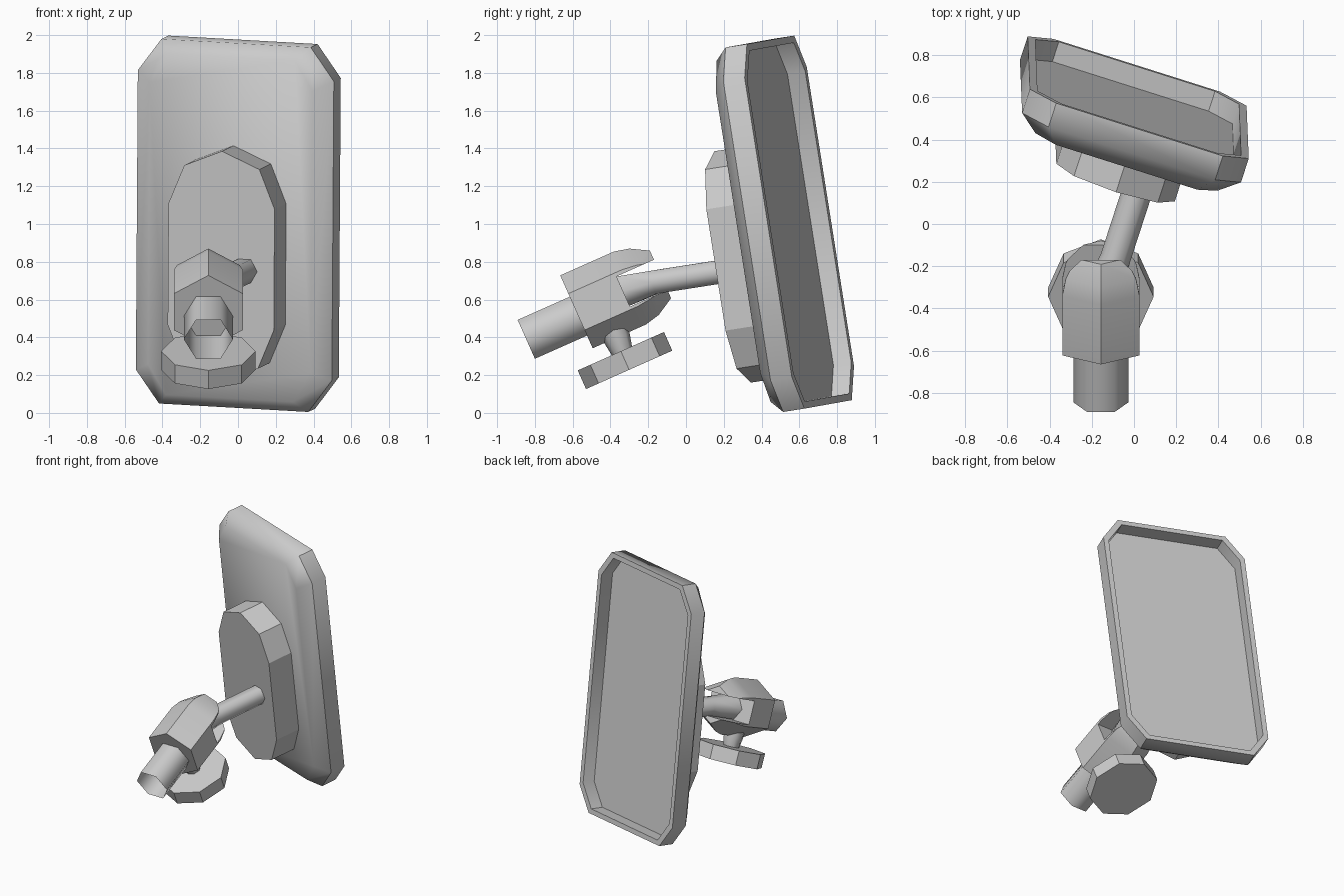
import bpy, bmesh, math
from mathutils import Vector, Matrix

if "Cube" in bpy.data.objects:
    bpy.data.objects.remove(bpy.data.objects["Cube"])


def frame(x, y, z, origin):
    m = Matrix((x, y, z)).transposed().to_4x4()
    m.translation = origin
    return m


# Tilted frame of the mirror head: x = across, y = out of the glass, z = up
v = Vector((0.0065, -0.156, 0.988)).normalized()
u = Vector((0.95, -0.30, -0.06))
u = (u - u.dot(v) * v).normalized()
n = v.cross(u)
HEAD = frame(u, n, v, Vector((0.02, 0.60, 1.01)))

# Frame of the clamp: x = across, y = along the clamp, z = up from the knob
a = Vector((0, 0.914, 0.407)).normalized()
CLAMP = frame(Vector((1, 0, 0)), a, Vector((0, -a.z, a.y)), Vector((-0.157, -0.58, 0.535)))


def loft(name, rings, cap_start=True, cap_end=True, smooth=None):
    bm = bmesh.new()
    loops = [[bm.verts.new(p) for p in ring] for ring in rings]
    for r0, r1 in zip(loops, loops[1:]):
        for i in range(len(r0)):
            j = (i + 1) % len(r0)
            bm.faces.new((r0[i], r0[j], r1[j], r1[i]))
    if cap_start:
        bm.faces.new(loops[0])
    if cap_end:
        bm.faces.new(loops[-1])
    bmesh.ops.recalc_face_normals(bm, faces=bm.faces)
    mesh = bpy.data.meshes.new(name)
    bm.to_mesh(mesh)
    bm.free()
    obj = bpy.data.objects.new(name, mesh)
    bpy.context.collection.objects.link(obj)
    bpy.ops.object.select_all(action='DESELECT')
    obj.select_set(True)
    bpy.context.view_layer.objects.active = obj
    if smooth:
        bpy.ops.object.shade_smooth_by_angle(angle=math.radians(smooth))
    return obj


def chamfered(y, w, h, cw, ch):
    # rectangle with cut corners, half sizes w, h
    q = [(w, h - ch), (w - cw, h)]
    pts = q + [(-x, z) for x, z in reversed(q)]
    pts += [(-x, -z) for x, z in pts]
    return [HEAD @ Vector((x, y, z)) for x, z in pts]


def polygon(m, y, r, sides=6, phase=0.0, z=0.0):
    # ring around the frame's y axis
    t = [math.radians(phase) + math.tau * i / sides for i in range(sides)]
    return [m @ Vector((r * math.cos(k), y, z + r * math.sin(k))) for k in t]


def disc(y, r, z, sides=8):
    # ring around the clamp frame's z axis
    t = [math.tau * i / sides for i in range(sides)]
    return [CLAMP @ Vector((r * math.cos(k), y + r * math.sin(k), z)) for k in t]


# Housing: bevelled front, straight walls, rim and recessed glass
loft("mirror_housing", [
    chamfered(-0.20, 0.453, 0.915, 0.10, 0.16),
    chamfered(-0.12, 0.545, 0.977, 0.13, 0.175),
    chamfered(0.0, 0.545, 0.977, 0.13, 0.175),
    chamfered(0.0, 0.507, 0.940, 0.118, 0.16),
    chamfered(-0.10, 0.507, 0.940, 0.118, 0.16)], smooth=44)


# Elongated boss on the front of the housing
def stadium(y, r=0.295, half=0.325, cx=0.015, cz=-0.18):
    pts = []
    for i in range(10):
        k = math.pi * (i if i < 5 else i - 1) / 4
        zc = cz + (half if i < 5 else -half)
        pts.append(HEAD @ Vector((cx + r * math.cos(k), y, zc + r * math.sin(k))))
    return pts


loft("mounting_boss", [stadium(-0.40), stadium(-0.17)])

# Arm from the boss, bent into the clamp slot
base = Vector((0.02, 0.17, 0.745))
arm_in = frame(u, n, v, base)
loft("support_arm", [
    polygon(arm_in, 0.12, 0.072),
    polygon(arm_in, -0.35, 0.072),
    polygon(CLAMP, 0.268, 0.098)], smooth=62)

# Clamp body with rounded back and a slot for the arm
body = loft("clamp_body", [polygon(CLAMP, y, r, 6, 90) for y, r in
                           ((0, 0.211), (0.31, 0.211), (0.392, 0.192), (0.487, 0.138))], smooth=40)
slot = loft("slot_cutter", [
    [CLAMP @ Vector((x, y, z)) for x, z in ((-.4, -.09), (.4, -.09), (.4, .085), (-.4, .085))]
    for y in (0.27, 0.7)])
slot.hide_render = True
cut = body.modifiers.new("arm_slot", 'BOOLEAN')
cut.operation = 'DIFFERENCE'
cut.solver = 'EXACT'
cut.object = slot
bpy.context.view_layer.objects.active = body
bpy.ops.object.modifier_apply(modifier=cut.name)
bpy.data.objects.remove(slot)

# Open hexagonal tube at the front of the clamp
loft("clamp_tube", [polygon(CLAMP, -0.302, 0.13, z=-0.025),
                    polygon(CLAMP, 0.03, 0.13, z=-0.025)],
     cap_start=False, cap_end=False, smooth=62)

# Tightening knob below the clamp
loft("knob_stem", [disc(0.14, 0.076, -0.15), disc(0.14, 0.072, -0.215), disc(0.135, 0.056, -0.30)], smooth=50)
loft("knob_disc", [disc(0.13, 0.25, -0.286), disc(0.13, 0.25, -0.394)])
